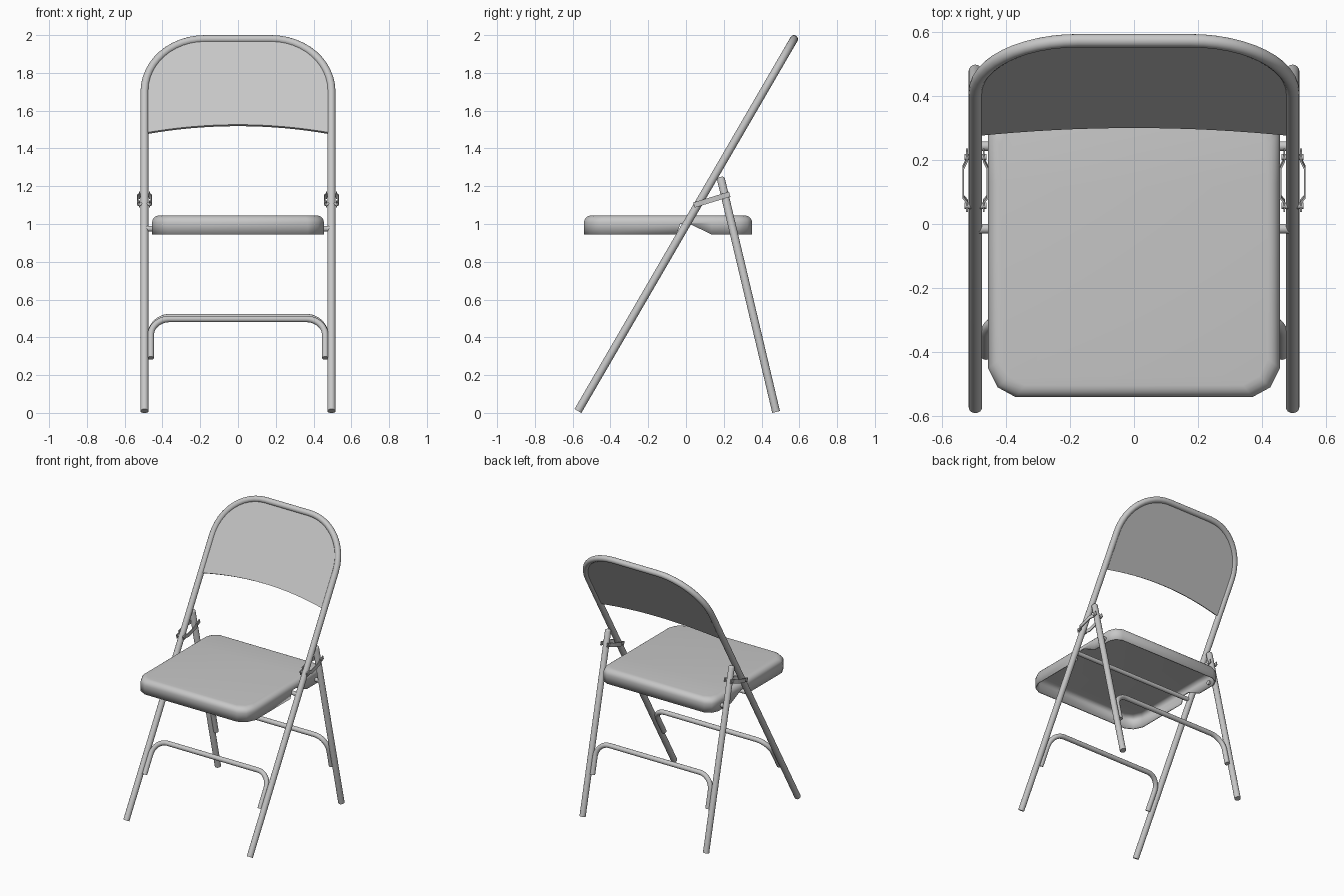
import bpy, bmesh
from math import sin, cos, pi, radians
from mathutils import Vector

cube = bpy.data.objects.get("Cube")
if cube:
    bpy.data.objects.remove(cube, do_unlink=True)

# One painted metal colour
metal = bpy.data.materials.new("grey_metal")
metal.use_nodes = True
GREY = (0.57, 0.57, 0.57, 1)
metal.diffuse_color = GREY
metal.node_tree.nodes["Principled BSDF"].inputs["Base Color"].default_value = GREY


def finish(bm, name, angle=40):
    bmesh.ops.recalc_face_normals(bm, faces=bm.faces)
    mesh = bpy.data.meshes.new(name)
    bm.to_mesh(mesh)
    bm.free()
    obj = bpy.data.objects.new(name, mesh)
    bpy.context.collection.objects.link(obj)
    mesh.materials.append(metal)
    bpy.ops.object.select_all(action='DESELECT')
    obj.select_set(True)
    bpy.context.view_layer.objects.active = obj
    bpy.ops.object.shade_smooth_by_angle(angle=radians(angle))
    return obj


def loft(bm, rings, cap_start=True, cap_end=True):
    loops = [[bm.verts.new(p) for p in ring] for ring in rings]
    n = len(loops[0])
    for a, b in zip(loops, loops[1:]):
        for i in range(n):
            j = (i + 1) % n
            bm.faces.new((a[i], a[j], b[j], b[i]))
    if cap_start:
        bm.faces.new(loops[0][::-1])
    if cap_end:
        bm.faces.new(loops[-1])


def circle(r, n=16):
    return [(r * cos(2 * pi * i / n), r * sin(2 * pi * i / n)) for i in range(n)]


def sweep(name, path, section, normal, dome=0):
    """Sweep a section along a path lying in the plane with this normal."""
    bm = bmesh.new()
    path = [Vector(p) for p in path]
    rings = []
    for i, p in enumerate(path):
        before = (p - path[i - 1]).normalized() if i else Vector()
        after = (path[i + 1] - p).normalized() if i + 1 < len(path) else Vector()
        t = (before + after).normalized()
        side = t.cross(normal)
        rings.append([p + side * u + normal * v for u, v in section])
    if dome:
        for k in (0.5, 0.8, 0.95):
            rings.append([path[-1] + t * dome * k + (q - path[-1]) * (1 - k * k) ** 0.5
                          for q in rings[len(path) - 1]])
    loft(bm, rings)
    return finish(bm, name)


class Plane:
    """Leaning plane through x, with s measured along the slope."""
    def __init__(self, low, high):
        self.low = Vector((0, *low))
        span = Vector((0, *high)) - self.low
        self.length = span.length
        self.d = span.normalized()
        self.n = Vector((1, 0, 0)).cross(self.d)

    def at(self, x, s):
        return self.low + self.d * s + Vector((x, 0, 0))

    def s_at_z(self, z):
        return (z - self.low.z) / self.d.z


def arch(x, s0, s1, r, n=12):
    """Half-round-cornered arch as (x, s) points, from +x to -x."""
    arc = [(x - r + r * cos(a), s1 - r + r * sin(a))
           for a in (pi / 2 * i / n for i in range(n + 1))]
    half = [(x, s0)] + arc
    return half + [(-px, ps) for px, ps in reversed(half)]


X = Vector((1, 0, 0))
LEG_X, TUBE = 0.495, 0.021
front = Plane((-0.572, 0.01), (0.572, 1.979))
rear = Plane((0.477, 0.005), (0.185, 1.238))

# Front legs and back hoop in one bent tube
hoop = arch(LEG_X, 0, front.length, 0.32)
sweep("main_frame", [front.at(*p) for p in hoop], circle(TUBE), front.n)

# Backrest sheet with an arched lower edge
s_side, s_mid = front.s_at_z(1.478), front.s_at_z(1.522)
outline = [p for p in hoop if p[1] > s_side]
outline = [(LEG_X, s_side)] + outline + [(-LEG_X, s_side)]
for i in range(1, 16):
    k = -1 + i / 8
    outline.append((k * LEG_X, s_mid + (s_side - s_mid) * k * k))
bm = bmesh.new()
loft(bm, [[front.at(*p) + front.n * h for p in outline] for h in (-0.008, 0.008)])
finish(bm, "backrest")

# Rear legs with domed tops
for sx, side in ((1, "left"), (-1, "right")):
    x = sx * LEG_X
    sweep("rear_leg_" + side, [rear.at(x, 0), rear.at(x, rear.length)],
          circle(TUBE), X, dome=0.012)

# Arched braces between each pair of legs
for name, plane, z in (("front_brace", front, 0.497), ("rear_brace", rear, 0.507)):
    pts = arch(0.462, plane.s_at_z(0.29), plane.s_at_z(z), 0.1)
    sweep(name, [plane.at(*p) for p in pts], circle(0.017), plane.n)

# Seat pan: hollow shell with cut corners and a notch in each side skirt
NOTCH = {-0.05: 0.945, -0.03: 1.0, 0.02: 1.0, 0.135: 0.945}
half = [(0.37, -0.54), (0.425, -0.51), (0.455, -0.45)]
half += [(0.455, y) for y in NOTCH]
half += [(0.455, 0.28), (0.435, 0.325), (0.39, 0.35)]
rim = half + [(-x, y) for x, y in reversed(half)]


def seat_ring(inset, z):
    kx, ky = 1 - inset / 0.455, 1 - inset / 0.445
    return [(x * kx, (y + 0.095) * ky - 0.095, z) for x, y in rim]


bottom = [(x, y, NOTCH.get(y, 0.945)) for x, y in rim]
rings = [bottom, seat_ring(0, 1.008)]
for i in range(1, 6):
    a = pi / 2 * i / 5
    rings.append(seat_ring(0.037 * (1 - cos(a)), 1.008 + 0.037 * sin(a)))
bm = bmesh.new()
loft(bm, rings, cap_start=False)
seat = finish(bm, "seat", 50)
shell = seat.modifiers.new("shell", 'SOLIDIFY')
shell.thickness = 0.008
shell.offset = -1

# Pivot rod under the seat, and rear pivot stubs
sweep("pivot_rod", [(-0.485, -0.015, 0.975), (0.485, -0.015, 0.975)],
      circle(0.015), Vector((0, 0, 1)))
for sx, side in ((1, "left"), (-1, "right")):
    sweep("rear_pivot_" + side, [(sx * 0.435, 0.243, 0.975), (sx * 0.485, 0.243, 0.975)],
          circle(0.015), Vector((0, 0, 1)))

# Folding links: paired bent straps with pins through the tubes
link = Plane((0.042, 1.1), (0.232, 1.158))
strap = [(u, v) for u, v in ((-0.003, -0.014), (0.003, -0.014), (0.003, 0.014), (-0.003, 0.014))]
bend = ((0, 0.026), (0.03, 0.026), (0.045, 0.038), (0.14, 0.038), (0.165, 0.026), (0.198, 0.026))
for sx, side in ((1, "left"), (-1, "right")):
    for off, place in ((1, "outer"), (-1, "inner")):
        sweep(f"{place}_link_{side}",
              [link.at(sx * (LEG_X + off * o), s) for s, o in bend], strap, link.n)
    for s, place in ((0.016, "front"), (0.175, "rear")):
        sweep(f"{place}_pin_{side}",
              [link.at(sx * (LEG_X + o), s) for o in (-0.034, 0.034)], circle(0.01, 12), link.n)
